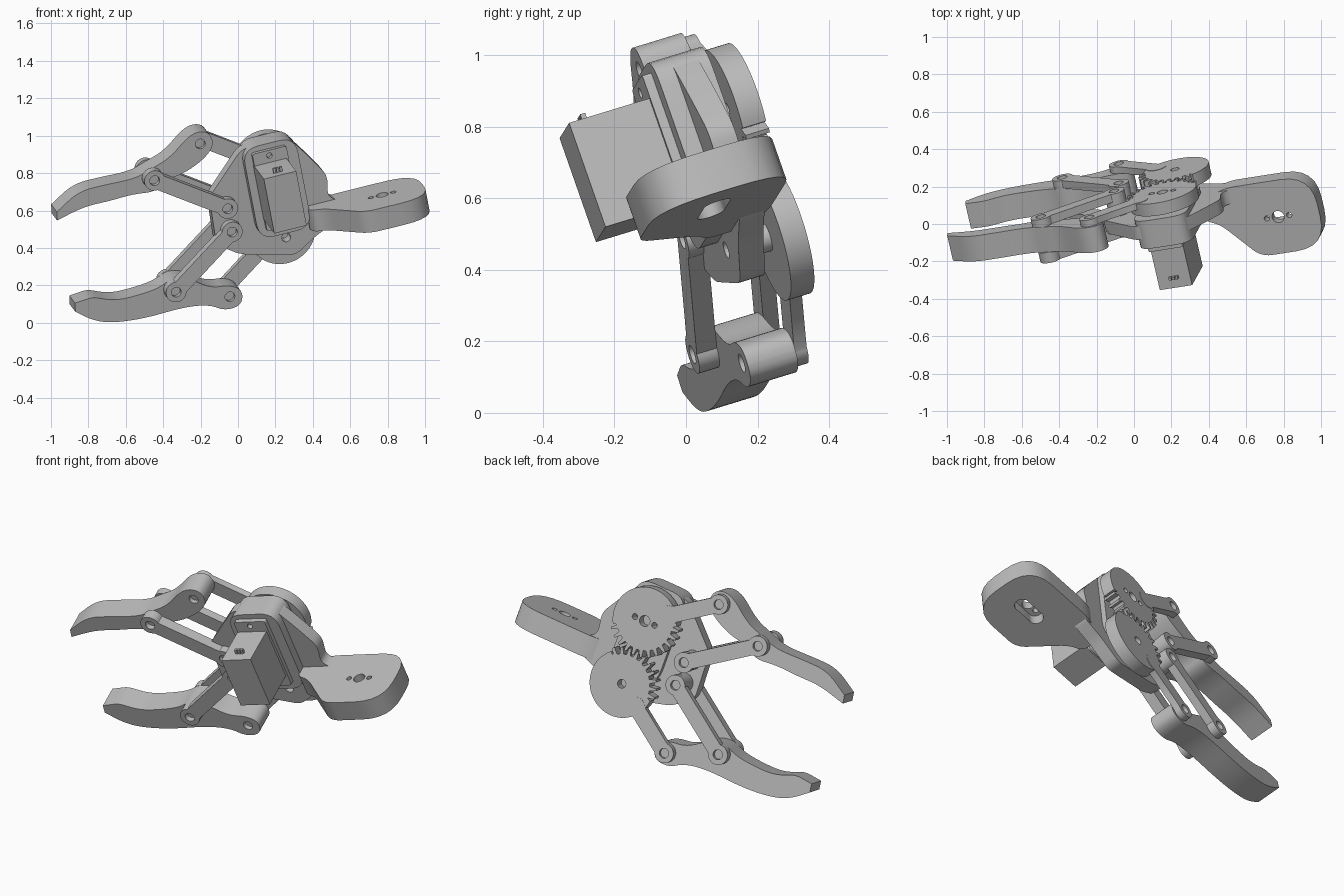
import bpy, bmesh, math
from mathutils import Matrix, Vector

cube = bpy.data.objects.get("Cube")
if cube:
    bpy.data.objects.remove(cube, do_unlink=True)

grey = bpy.data.materials.new("plain_grey")
grey.use_nodes = True
grey.diffuse_color = (0.5, 0.5, 0.5, 1)
grey.node_tree.nodes["Principled BSDF"].inputs["Base Color"].default_value = (0.5, 0.5, 0.5, 1)

# Tilted frame: u along the gripper, v across it, depth toward the back
back = Vector((-0.215, 0.933, 0.285)).normalized()
along = Vector((0.96, 0.155, 0.24))
along = (along - back * along.dot(back)).normalized()
across = along.cross(back)
FRAME = Matrix.Translation((-0.055, 0.023, 0.564)) @ Matrix((along, across, -back)).transposed().to_4x4()
LYING = Matrix.Rotation(-math.pi / 2, 4, 'X')


def circle(u, v, r, n=32):
    return [(u + r * math.cos(math.tau * i / n), v + r * math.sin(math.tau * i / n)) for i in range(n)]


def rounded(points, radius, steps=6):
    """Closed outline with curved corners; a third value overrides the radius."""
    out = []
    for i, p in enumerate(points):
        r = p[2] if len(p) > 2 else radius
        c = Vector(p[:2])
        if r == 0:
            out.append(tuple(c))
            continue
        ends = []
        for q in (points[i - 1], points[(i + 1) % len(points)]):
            d = Vector(q[:2]) - c
            ends.append(c + d.normalized() * min(r, d.length * 0.49))
        for s in range(steps + 1):
            t = s / steps
            out.append(tuple(ends[0] * (1 - t) ** 2 + c * 2 * t * (1 - t) + ends[1] * t * t))
    return out


def bar(a, b, r, waist, n=24):
    """Bar outline with round ends of radius r and a half width of waist between."""
    t = math.atan2(b[1] - a[1], b[0] - a[0])
    reach = math.pi - math.asin(waist / r)
    out = []
    for c, facing in ((b, t), (a, t + math.pi)):
        for i in range(n + 1):
            ang = facing - reach + 2 * reach * i / n
            out.append((c[0] + r * math.cos(ang), c[1] + r * math.sin(ang)))
    return out


def plate(name, outline, lo, hi, holes=(), lying=False):
    """Extrude an outline with holes from depth lo to hi (or height, if lying)."""
    curve = bpy.data.curves.new(name, 'CURVE')
    curve.dimensions = '2D'
    curve.fill_mode = 'BOTH'
    curve.extrude = (hi - lo) / 2
    for loop in [outline] + list(holes):
        s = curve.splines.new('POLY')
        s.points.add(len(loop) - 1)
        for pt, co in zip(s.points, loop):
            pt.co = (co[0], co[1], 0, 1)
        s.use_cyclic_u = True
    temp = bpy.data.objects.new(name + "_curve", curve)
    bpy.context.collection.objects.link(temp)
    deps = bpy.context.evaluated_depsgraph_get()
    mesh = bpy.data.meshes.new_from_object(temp.evaluated_get(deps))
    bpy.data.objects.remove(temp, do_unlink=True)
    bpy.data.curves.remove(curve)
    mid = (lo + hi) / 2
    move = LYING @ Matrix.Translation((0, 0, mid)) if lying else Matrix.Translation((0, 0, -mid))
    bm = bmesh.new()
    bm.from_mesh(mesh)
    bmesh.ops.remove_doubles(bm, verts=bm.verts, dist=0.0002)
    bmesh.ops.recalc_face_normals(bm, faces=bm.faces)
    bm.transform(FRAME @ move)
    bm.to_mesh(mesh)
    bm.free()
    mesh.materials.clear()
    mesh.materials.append(grey)
    ob = bpy.data.objects.new(name, mesh)
    bpy.context.collection.objects.link(ob)
    bpy.ops.object.select_all(action='DESELECT')
    ob.select_set(True)
    bpy.context.view_layer.objects.active = ob
    bpy.ops.object.shade_smooth_by_angle(angle=math.radians(32))


def box(u0, u1, v0, v1):
    return [(u0, v0), (u1, v0), (u1, v1), (u0, v1)]


def gear(cu, cv, facing, teeth):
    """Partly toothed disc outline; teeth are numbered from the facing angle."""
    step = math.tau / 26
    pts = []
    for k in teeth:
        for f, r in ((-0.3, 0.162), (-0.13, 0.2), (0.13, 0.2), (0.3, 0.162)):
            pts.append((facing + (k + f) * step, r))
    first, last = pts[0][0] + math.tau - 0.05, pts[-1][0] + 0.05
    pts += [(last + (first - last) * i / 40, 0.185) for i in range(41)]
    return [(cu + r * math.cos(a), cv + r * math.sin(a)) for a, r in pts]


# Body plate, servo housing and flange
body = [(-0.08, 0.14), (0.14, 0.36), (0.4, 0.36), (0.45, 0.29), (0.5, 0.215), (0.57, 0.1), (0.55, -0.02),
        (0.62, -0.06), (0.6, -0.16), (0.46, -0.21), (0.32, -0.295), (0.025, -0.215), (-0.09, -0.13)]
plate("body_plate", rounded(body, 0.04), -0.015, 0.06, [circle(0.288, -0.186, 0.024)])
plate("servo_housing", rounded(box(0.135, 0.43, -0.145, 0.375), 0.09), -0.068, 0.09)
plate("servo_flange", rounded(box(0.18, 0.37, -0.1, 0.345), 0.015), -0.095, -0.06,
      [circle(0.27, 0.315, 0.015, 16)])
plate("servo_case", box(0.178, 0.358, -0.036, 0.277), -0.335, -0.05)
for i in (-1, 0, 1):
    u = 0.27 + i * 0.018
    plate("servo_wire", box(u - 0.007, u + 0.007, 0.27, 0.303), -0.283, -0.268)

# Mounting slab: screw holes on top open into a slot underneath
slab = rounded([(0.42, -0.09), (0.5, -0.12), (0.685, -0.335), (1.05, -0.335, 0.17),
                (1.05, 0.075, 0.17), (0.57, 0.075), (0.42, 0.02)], 0.06)
plate("mounting_slab_top", slab, -0.1, -0.042,
      [circle(0.823, -0.129, 0.033)] + [circle(0.823 + s * 0.062, -0.129, 0.015, 16) for s in (-1, 1)],
      lying=True)
plate("mounting_slab_base", slab, -0.165, -0.1,
      [bar((0.765, -0.129), (0.881, -0.129), 0.04, 0.039)], lying=True)

# Finger outlines, from the outer tip edge round the pivot end to the inner tip edge
upper = [(-0.902, 0.262, 0), (-0.765, 0.345), (-0.62, 0.345), (-0.45, 0.338), (-0.35, 0.372),
         (-0.245, 0.405), (-0.11, 0.512), (-0.015, 0.502), (0.005, 0.42), (-0.06, 0.355), (-0.18, 0.302),
         (-0.295, 0.288), (-0.36, 0.238), (-0.48, 0.256), (-0.61, 0.25), (-0.75, 0.254), (-0.91, 0.215, 0)]
lower = [(-0.907, -0.312, 0), (-0.82, -0.385), (-0.72, -0.424), (-0.546, -0.443), (-0.322, -0.434),
         (-0.187, -0.456), (-0.11, -0.51), (-0.015, -0.502), (0.005, -0.42), (-0.06, -0.375),
         (-0.166, -0.365), (-0.28, -0.275), (-0.36, -0.26), (-0.44, -0.295), (-0.54, -0.306),
         (-0.683, -0.307), (-0.8, -0.255, 0.03), (-0.9, -0.264, 0)]

# Each side: finger, paired links, geared arm and pins
for side, s, outline, teeth in (("upper", 1, upper, range(-7, 5)),
                                ("lower", -1, lower, [k + 0.5 for k in range(-3, 7)])):
    base, inner = (0, s * 0.067), (-0.36, s * 0.321)
    rear, hub = (-0.07, s * 0.44), (0.29, s * 0.186)
    plate(side + "_finger", rounded(outline, 1), 0, 0.143, [circle(*rear, 0.027)])
    link = bar(base, inner, 0.056, 0.042)
    link_holes = [circle(*base, 0.027), circle(*inner, 0.027)]
    plate(side + "_front_link", link, -0.06, 0, link_holes)
    plate(side + "_back_link", link, 0.143, 0.188, link_holes)
    # Gear disc; the driven one has a horn socket
    holes = [circle(*hub, 0.03 if s > 0 else 0.024)]
    if s > 0:
        holes += [circle(hub[0] + d * 0.06, hub[1], 0.016, 16) for d in (-1, 1)]
    plate(side + "_gear", gear(*hub, -s * math.pi / 2, teeth), 0.108, 0.178, holes)
    start = Vector(hub).lerp(Vector(rear), 0.33)
    plate(side + "_gear_arm", bar(start, rear, 0.054, 0.044), 0.143, 0.18, [circle(*rear, 0.027)])
    # Spacers and pins
    plate(side + "_gear_spacer", circle(*hub, 0.04), 0.055, 0.12)
    plate(side + "_link_spacer", circle(*base, 0.054), 0.055, 0.144)
    plate(side + "_base_pin", circle(*base, 0.0275), -0.03, 0.165)
    plate(side + "_inner_pin", circle(*inner, 0.0275), -0.03, 0.165)
    plate(side + "_rear_pin", circle(*rear, 0.0275), 0.025, 0.16)
